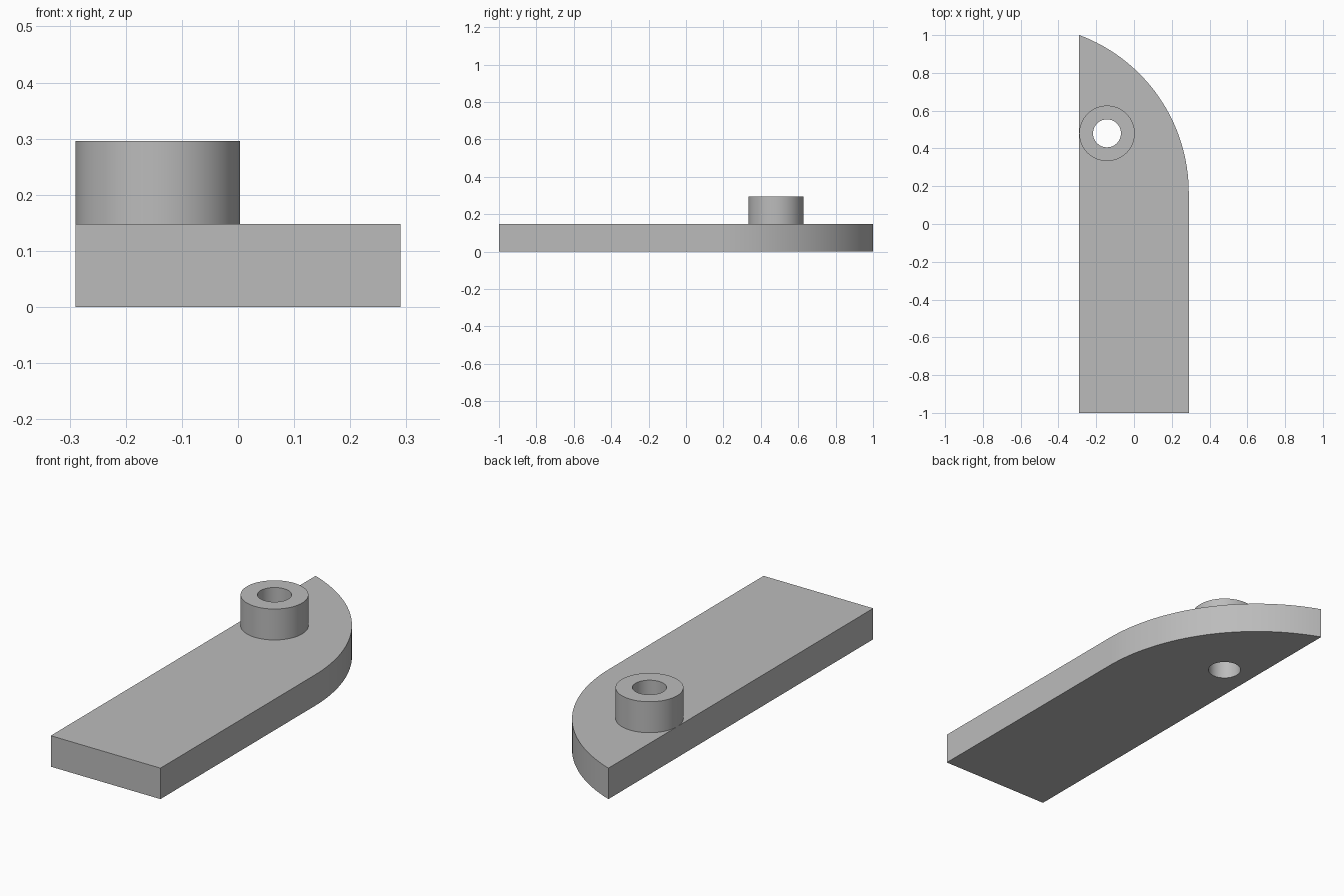
import bpy, bmesh, math

cube = bpy.data.objects.get("Cube")
if cube:
    bpy.data.objects.remove(cube, do_unlink=True)

HALF_W = 0.29
THICK = 0.148
HOLE_R, BOSS_R = 0.074, 0.147
BOSS_X, BOSS_Y = -0.143, 0.48
ARC_R, ARC_Y = 0.89, 0.166      # rounded end: radius and start of the arc
SEGMENTS = 64

grey = bpy.data.materials.new("plain grey")
grey.use_nodes = True
colour = (0.5, 0.5, 0.5, 1)
grey.diffuse_color = colour
grey.node_tree.nodes["Principled BSDF"].inputs["Base Color"].default_value = colour


def make_object(name, bm):
    bmesh.ops.recalc_face_normals(bm, faces=bm.faces)
    mesh = bpy.data.meshes.new(name)
    bm.to_mesh(mesh)
    bm.free()
    mesh.materials.append(grey)
    obj = bpy.data.objects.new(name, mesh)
    bpy.context.collection.objects.link(obj)
    return obj


def activate(obj):
    bpy.ops.object.select_all(action='DESELECT')
    obj.select_set(True)
    bpy.context.view_layer.objects.active = obj


def circle(radius):
    return [(BOSS_X + radius * math.cos(2 * math.pi * i / SEGMENTS),
             BOSS_Y + radius * math.sin(2 * math.pi * i / SEGMENTS))
            for i in range(SEGMENTS)]


def prism(name, outline, z0, z1):
    bm = bmesh.new()
    face = bm.faces.new([bm.verts.new((x, y, z0)) for x, y in outline])
    top = bmesh.ops.extrude_face_region(bm, geom=[face])["geom"]
    verts = [v for v in top if isinstance(v, bmesh.types.BMVert)]
    bmesh.ops.translate(bm, verts=verts, vec=(0, 0, z1 - z0))
    return make_object(name, bm)


# Plate: straight sides, one end swept off by an arc
sweep = math.acos((ARC_R - 2 * HALF_W) / ARC_R)
outline = [(-HALF_W, -1), (HALF_W, -1)]
for i in range(33):
    a = sweep * i / 32
    outline.append((HALF_W - ARC_R + ARC_R * math.cos(a),
                    ARC_Y + ARC_R * math.sin(a)))
plate = prism("plate", outline, 0, THICK)

# Hole through the plate
cutter = prism("hole_cutter", circle(HOLE_R), -0.1, THICK + 0.1)
cutter.hide_render = True
cut = plate.modifiers.new("hole", 'BOOLEAN')
cut.operation = 'DIFFERENCE'
cut.solver = 'EXACT'
cut.object = cutter
activate(plate)
bpy.ops.object.modifier_apply(modifier=cut.name)
bpy.data.objects.remove(cutter, do_unlink=True)

# Boss: open-bottomed tube standing on the plate around the hole
bm = bmesh.new()
rings = [[bm.verts.new((x, y, z)) for x, y in circle(r)]
         for r, z in ((BOSS_R, THICK), (BOSS_R, 2 * THICK),
                      (HOLE_R, 2 * THICK), (HOLE_R, THICK))]
for low, high in zip(rings, rings[1:]):
    for i in range(SEGMENTS):
        j = (i + 1) % SEGMENTS
        bm.faces.new((low[i], low[j], high[j], high[i]))
boss = make_object("boss", bm)

for obj in (plate, boss):
    activate(obj)
    bpy.ops.object.shade_smooth_by_angle(angle=math.radians(30))
